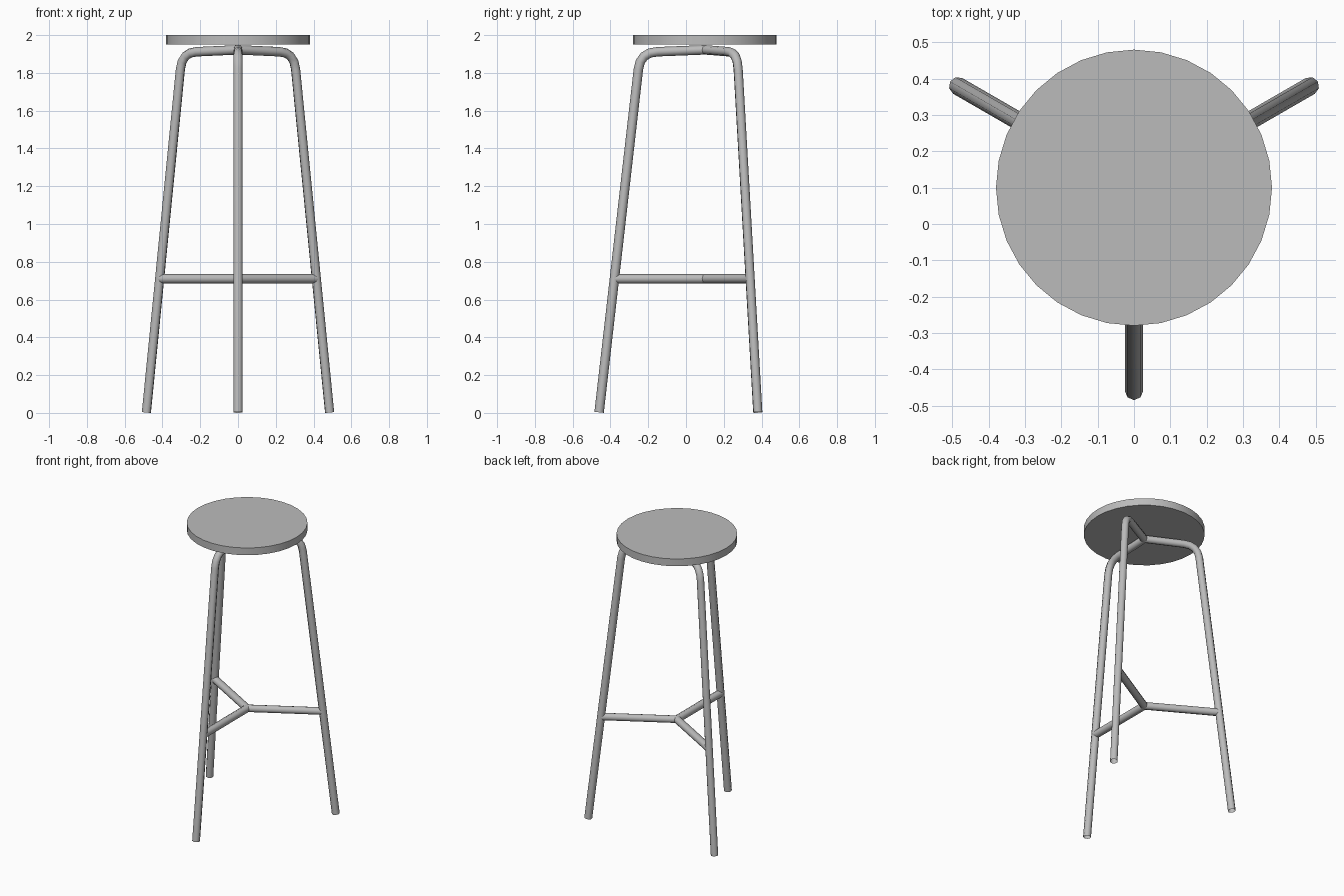
import bpy
from math import cos, sin, radians
from mathutils import Vector

cube = bpy.data.objects.get("Cube")
if cube:
    bpy.data.objects.remove(cube, do_unlink=True)

grey = bpy.data.materials.new("plain grey")
grey.use_nodes = True
colour = (0.5, 0.5, 0.5, 1)
grey.diffuse_color = colour
grey.node_tree.nodes["Principled BSDF"].inputs["Base Color"].default_value = colour

CENTRE_Y = 0.1
TUBE = 0.025


def finish(obj, name):
    obj.name = name
    obj.data.materials.clear()
    obj.data.materials.append(grey)
    bpy.ops.object.select_all(action='DESELECT')
    obj.select_set(True)
    bpy.context.view_layer.objects.active = obj
    bpy.ops.object.shade_smooth_by_angle(angle=radians(50))


def tube(name, profile, angle):
    """Eight-sided tube along (radius, height) points, turned about the seat axis."""
    curve = bpy.data.curves.new(name, 'CURVE')
    curve.dimensions = '3D'
    curve.bevel_depth = TUBE
    curve.bevel_resolution = 2
    spline = curve.splines.new('POLY')
    spline.points.add(len(profile) - 1)
    for point, (r, z) in zip(spline.points, profile):
        point.co = (r * cos(angle), CENTRE_Y + r * sin(angle), z, 1)
    obj = bpy.data.objects.new(name, curve)
    bpy.context.collection.objects.link(obj)
    bpy.ops.object.select_all(action='DESELECT')
    obj.select_set(True)
    bpy.context.view_layer.objects.active = obj
    bpy.ops.object.convert(target='MESH')
    finish(bpy.context.object, name)


# Bent leg: splayed straight run, rounded shoulder, arm under the seat
foot, shoulder = Vector((0.56, 0.003)), Vector((0.352, 1.82))
corner, arm = Vector((0.342, 1.91)), Vector((0.25, 1.912))
leg = [foot]
for i in range(5):
    t = i / 4
    leg.append(shoulder * (1 - t) ** 2 + corner * 2 * t * (1 - t) + arm * t * t)
leg.append(Vector((0, 1.922)))

# Three legs, each with a strut meeting at the centre
for side, degrees in (("front", -90), ("back_left", 30), ("back_right", 150)):
    tube(side + "_leg", leg, radians(degrees))
    tube(side + "_strut", [(0, 0.71), (0.48, 0.71)], radians(degrees))

# Round seat
bpy.ops.mesh.primitive_cylinder_add(vertices=32, radius=0.38, depth=0.05,
                                    location=(0, CENTRE_Y, 1.975))
finish(bpy.context.object, "seat")
